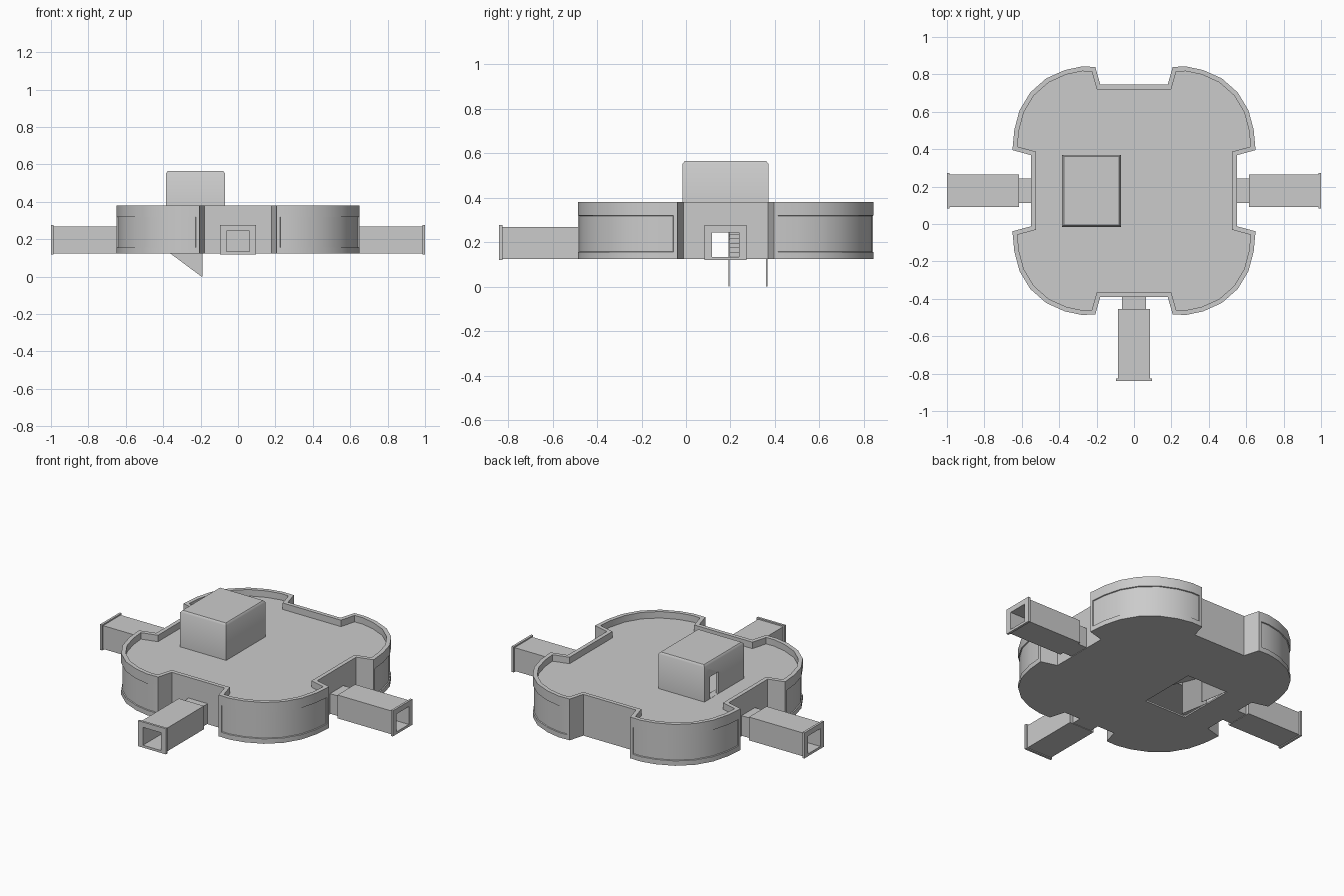
import bpy, bmesh, math
from mathutils import Vector, Matrix

if "Cube" in bpy.data.objects:
    bpy.data.objects.remove(bpy.data.objects["Cube"])

CY = 0.178  # y of the building's centre


def make(name, bm, smooth=None):
    bmesh.ops.recalc_face_normals(bm, faces=bm.faces)
    me = bpy.data.meshes.new(name)
    bm.to_mesh(me)
    bm.free()
    ob = bpy.data.objects.new(name, me)
    bpy.context.collection.objects.link(ob)
    if smooth is not None:
        shade(ob, smooth)
    return ob


def shade(ob, deg):
    bpy.ops.object.select_all(action='DESELECT')
    ob.select_set(True)
    bpy.context.view_layer.objects.active = ob
    bpy.ops.object.shade_smooth_by_angle(angle=math.radians(deg))


def loft(bm, rings, cap=True, closed=False):
    """Skin a list of equal-length point rings; returns side faces per band."""
    vs = [[bm.verts.new(p) for p in r] for r in rings]
    n = len(vs[0])
    bands = []
    pairs = list(zip(vs, vs[1:])) + ([(vs[-1], vs[0])] if closed else [])
    for a, b in pairs:
        bands.append([bm.faces.new((a[i], a[(i + 1) % n], b[(i + 1) % n], b[i]))
                      for i in range(n)])
    if cap and not closed:
        bm.faces.new(vs[0][::-1])
        bm.faces.new(vs[-1])
    return bands


def box(name, x0, x1, y0, y1, z0, z1):
    bm = bmesh.new()
    loft(bm, [[(x0, y0, z), (x1, y0, z), (x1, y1, z), (x0, y1, z)] for z in (z0, z1)])
    return make(name, bm)


def extrude_xz(name, pts, y0, y1):
    bm = bmesh.new()
    loft(bm, [[(x, y, z) for x, z in pts] for y in (y0, y1)])
    return make(name, bm)


def cut(ob, cutter):
    m = ob.modifiers.new("cut", 'BOOLEAN')
    m.operation = 'DIFFERENCE'
    m.solver = 'EXACT'
    m.object = cutter
    bpy.context.view_layer.objects.active = ob
    bpy.ops.object.modifier_apply(modifier=m.name)
    bpy.data.objects.remove(cutter)


def offset(poly, d):
    """Mitred inward offset of a clockwise outline."""
    out = []
    for i, p in enumerate(poly):
        e0 = (p - poly[i - 1]).normalized()
        e1 = (poly[(i + 1) % len(poly)] - p).normalized()
        n0, n1 = Vector((e0.y, -e0.x)), Vector((e1.y, -e1.x))
        out.append(p + (n0 + n1) * (d / (1 + n0.dot(n1))))
    return out


# Four-lobed outline, mirrored from one quarter (clockwise)
Q = [(.18, .567), (.207, .662), (.28, .664), (.37, .645), (.47, .60),
     (.555, .525), (.612, .43), (.64, .325), (.65, .217), (.55, .19)]
outline = ([(x, y) for x, y in Q] + [(x, -y) for x, y in Q[::-1]]
           + [(-x, -y) for x, y in Q] + [(-x, y) for x, y in Q[::-1]])
outline = [Vector((x, y + CY)) for x, y in outline]
inner = offset(outline, .025)
room = offset(outline, .035)


def ring(poly, z):
    return [(p.x, p.y, z) for p in poly]


# Main body with parapet, sunken deck and recessed lobe panels
bm = bmesh.new()
bands = loft(bm, [ring(outline, .125), ring(outline, .137), ring(outline, .338),
                  ring(outline, .38), ring(inner, .38), ring(inner, .34)])
bmesh.ops.recalc_face_normals(bm, faces=bm.faces)
panel = [f for i, f in enumerate(bands[1]) if 1 <= i % 10 <= 7]
bmesh.ops.inset_region(bm, faces=panel, thickness=.018, use_even_offset=True)
bmesh.ops.inset_region(bm, faces=panel, thickness=.002, depth=-.006, use_even_offset=True)
body = make("main_body", bm)

# Hollow room, stairwell opening and corridor doorways
bm = bmesh.new()
loft(bm, [ring(room, .135), ring(room, .326)])
cut(body, make("room_cutter", bm))
cut(body, box("well_cutter", -.37, -.085, 0, .37, 0, .5))
cut(body, box("side_door_cutter", -.6, .6, CY - .061, CY + .061, .134, .244))
cut(body, box("front_door_cutter", -.061, .061, -.45, CY, .134, .244))
shade(body, 30)

# Corridors: narrow neck, square tube, end flange, open inside
SECTIONS = [(.535, .065, .128, .252), (.615, .065, .128, .252), (.615, .086, .125, .269),
            (.986, .086, .125, .269), (.986, .095, .119, .277), (1.0, .095, .119, .277),
            (1.0, .061, .134, .244), (.535, .061, .134, .244)]
for name, ang, extra in (("right_corridor", 0, 0), ("left_corridor", math.pi, 0),
                         ("front_corridor", -math.pi / 2, .018)):
    bm = bmesh.new()
    loft(bm, [[(d + extra, -w, z0), (d + extra, w, z0), (d + extra, w, z1), (d + extra, -w, z1)]
              for d, w, z0, z1 in SECTIONS], closed=True)
    bm.transform(Matrix.Translation((0, CY, 0)) @ Matrix.Rotation(ang, 4, 'Z'))
    make(name, bm)

# Stair tower on the deck, hollow, with chamfered top and a doorway
bm = bmesh.new()
rows = []
for d, z in ((0, .335), (0, .553), (.01, .565)):
    rows.append([(-.385 + d, -.015 + d, z), (-.07 - d, -.015 + d, z),
                 (-.07 - d, .37 - d, z), (-.385 + d, .37 - d, z)])
loft(bm, rows)
tower = make("stair_tower", bm)
cut(tower, box("tower_cutter", -.37, -.085, 0, .355, .3, .55))
cut(tower, box("tower_door_cutter", -.42, -.36, .235, .315, .341, .475))
shade(tower, 50)

# Staircase descending towards +x, with thin side walls
N = 10
X0, Z0, RUN, DROP = -.37, .34, .285 / 10, .205 / 10
steps = []
for i in range(N):
    steps += [(X0 + i * RUN, Z0 - i * DROP), (X0 + (i + 1) * RUN, Z0 - i * DROP)]
steps += [(X0 + N * RUN, Z0 - N * DROP), (X0, Z0 - .035)]
extrude_xz("stair_steps", steps, .195, .36)
wall = [(-.37, .34), (-.37, .13), (-.195, 0), (-.19, 0), (-.19, .211)]
for name, y in (("stair_wall_inner", .19), ("stair_wall_outer", .36)):
    extrude_xz(name, wall, y, y + .006)
